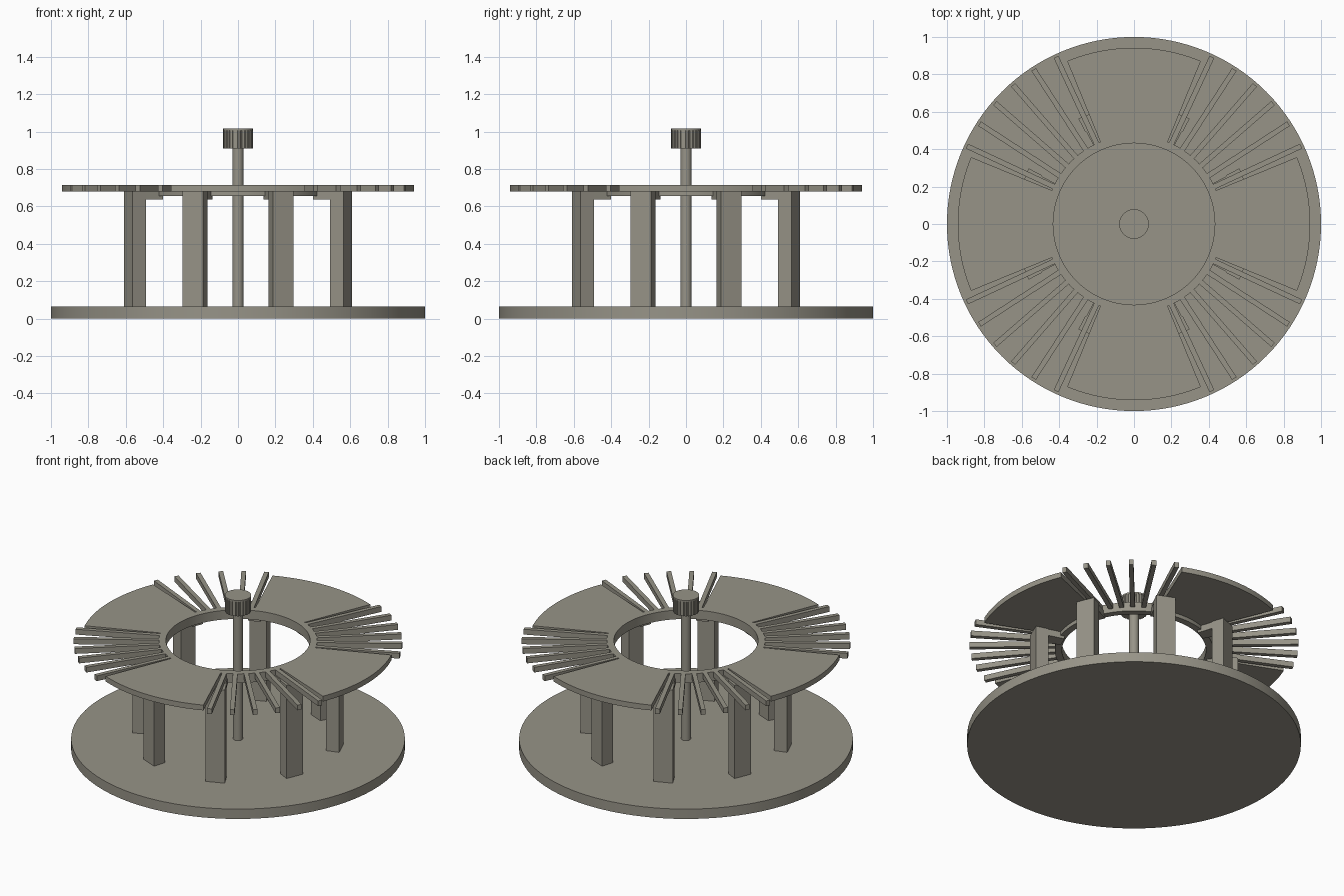
import bpy, bmesh, math
from math import radians, cos, sin, pi

if "Cube" in bpy.data.objects:
    bpy.data.objects.remove(bpy.data.objects["Cube"])

mat = bpy.data.materials.new("warm grey")
mat.diffuse_color = (0.31, 0.295, 0.245, 1)
mat.use_nodes = True
mat.node_tree.nodes["Principled BSDF"].inputs["Base Color"].default_value = mat.diffuse_color


def prism(name, outline, z0, z1, smooth=False):
    """Extrude a closed 2D outline from z0 to z1."""
    bm = bmesh.new()
    face = bm.faces.new([bm.verts.new((x, y, z0)) for x, y in outline])
    top = bmesh.ops.extrude_face_region(bm, geom=[face])["geom"]
    bmesh.ops.translate(bm, vec=(0, 0, z1 - z0),
                        verts=[v for v in top if isinstance(v, bmesh.types.BMVert)])
    bmesh.ops.recalc_face_normals(bm, faces=bm.faces)
    mesh = bpy.data.meshes.new(name)
    bm.to_mesh(mesh)
    bm.free()
    mesh.materials.append(mat)
    obj = bpy.data.objects.new(name, mesh)
    bpy.context.collection.objects.link(obj)
    if smooth:
        bpy.ops.object.select_all(action='DESELECT')
        obj.select_set(True)
        bpy.context.view_layer.objects.active = obj
        bpy.ops.object.shade_smooth_by_angle(angle=radians(30))
    return obj


def arc(r, a0, a1, n):
    return [(r * cos(radians(a0 + (a1 - a0) * i / n)),
             r * sin(radians(a0 + (a1 - a0) * i / n))) for i in range(n + 1)]


def disc(r, n):
    return arc(r, 0, 360, n)[:-1]


def wedge(r0, r1, mid, half, n):
    return arc(r0, mid - half, mid + half, n) + arc(r1, mid + half, mid - half, n)


# Round base plate
prism("base", disc(1.0, 128), 0, 0.065, True)

# Central spindle and knurled knob
prism("spindle", disc(0.03, 32), 0.06, 0.92, True)
teeth = 24
knob = []
for i in range(teeth):
    for k, r in ((0.0, 0.079), (0.55, 0.079), (0.65, 0.074), (0.9, 0.074)):
        a = 2 * pi * (i + k) / teeth
        knob.append((r * cos(a), r * sin(a)))
prism("knob", knob, 0.91, 1.005)
prism("knob_cap", disc(0.079, 48), 1.005, 1.015, True)

# Inner ring of the raised plate, made as a hollow tube
bm = bmesh.new()
profile = [(0.432, 0.655), (0.475, 0.655), (0.475, 0.715), (0.432, 0.715)]
vs = [bm.verts.new((r, 0, z)) for r, z in profile]
edges = [bm.edges.new((vs[i], vs[(i + 1) % 4])) for i in range(4)]
bmesh.ops.spin(bm, geom=vs + edges, cent=(0, 0, 0), axis=(0, 0, 1),
               angle=2 * pi, steps=96, use_merge=True)
bmesh.ops.remove_doubles(bm, verts=bm.verts, dist=1e-4)
bmesh.ops.recalc_face_normals(bm, faces=bm.faces)
mesh = bpy.data.meshes.new("ring")
bm.to_mesh(mesh)
bm.free()
mesh.materials.append(mat)
ring = bpy.data.objects.new("ring", mesh)
bpy.context.collection.objects.link(ring)
bpy.context.view_layer.objects.active = ring
bpy.ops.object.select_all(action='DESELECT')
ring.select_set(True)
bpy.ops.object.shade_smooth_by_angle(angle=radians(30))

for q in range(4):
    # Broad fan-shaped panels on the four sides
    prism("panel", wedge(0.46, 0.942, q * 90, 22.3, 20), 0.68, 0.715, True)
    # Six radial bars in each gap between panels
    for i in range(6):
        bar = prism("bar", [(0.46, -0.014), (0.985, -0.014), (0.985, 0.014), (0.46, 0.014)],
                    0.68, 0.715)
        bar.rotation_euler.z = radians(q * 90 + 25 + 8 * i)

# Eight wedge posts with a lug tying each to the ring
for i in range(8):
    a = 22.5 + 45 * i
    prism("post", wedge(0.555, 0.637, a, 5.35, 1), 0.06, 0.681)
    prism("lug", wedge(0.45, 0.56, a, 4.8, 1), 0.637, 0.681)
